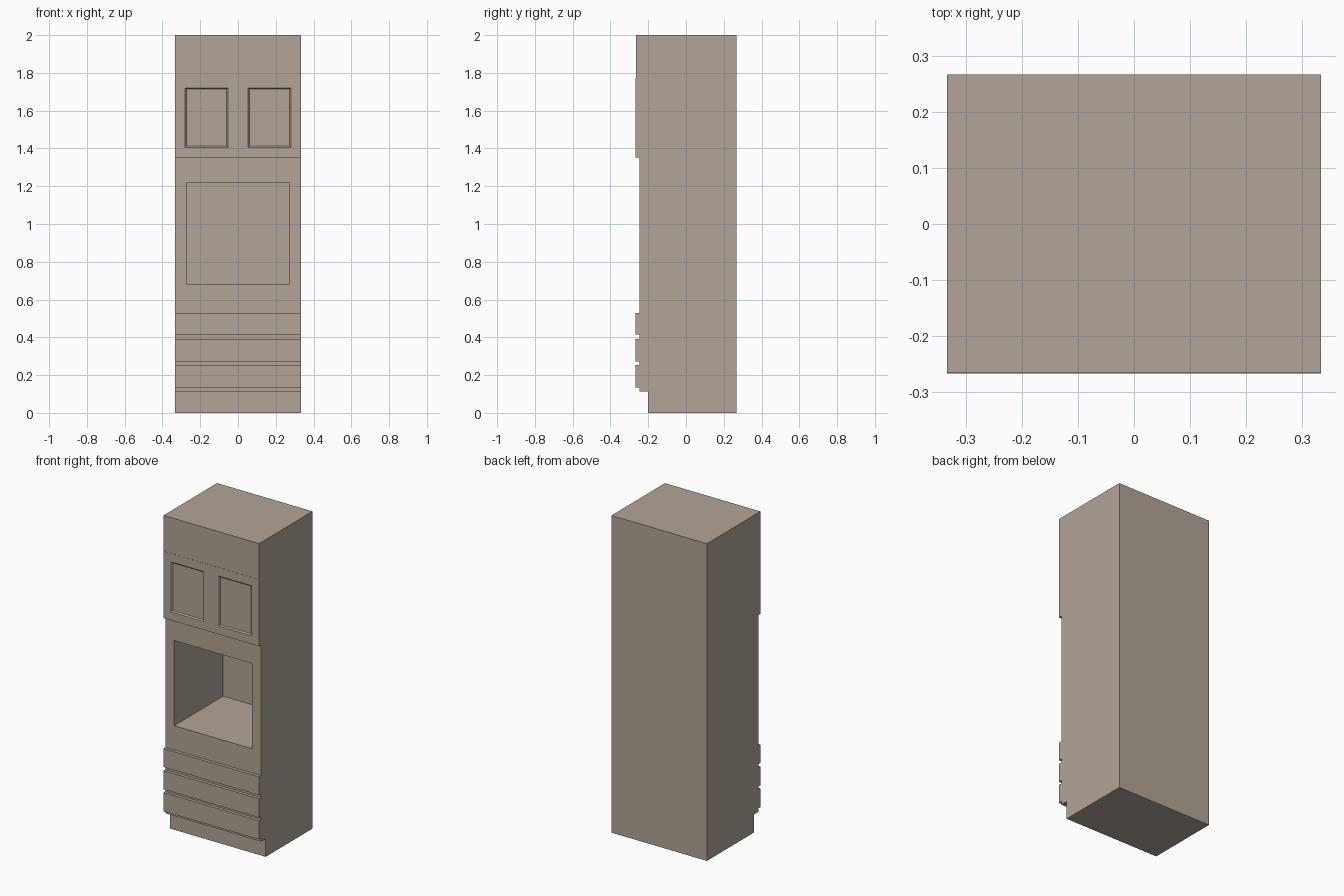
import bpy, bmesh
from mathutils import Vector

if "Cube" in bpy.data.objects:
    bpy.data.objects.remove(bpy.data.objects["Cube"])

HALF_W = 0.333
BACK, FACE, FRONT = 0.267, -0.247, -0.267

# Warm brown-grey paint shared by every part
paint = bpy.data.materials.new("taupe_paint")
paint.diffuse_color = (0.443, 0.376, 0.313, 1)
paint.use_nodes = True
paint.node_tree.nodes["Principled BSDF"].inputs["Base Color"].default_value = paint.diffuse_color


def box(name, x, y, z):
    """Box from (min, max) ranges; returns the object."""
    bm = bmesh.new()
    bmesh.ops.create_cube(bm, size=1)
    size = Vector((x[1] - x[0], y[1] - y[0], z[1] - z[0]))
    mid = Vector((x[0] + x[1], y[0] + y[1], z[0] + z[1])) / 2
    for v in bm.verts:
        v.co = v.co * size + mid
    mesh = bpy.data.meshes.new(name)
    bm.to_mesh(mesh)
    bm.free()
    mesh.materials.append(paint)
    obj = bpy.data.objects.new(name, mesh)
    bpy.context.collection.objects.link(obj)
    return obj


def recess_front(obj, border, slope, depth):
    """Sink a bevelled panel into the front face of a box."""
    bm = bmesh.new()
    bm.from_mesh(obj.data)
    bm.normal_update()
    front = min(bm.faces, key=lambda f: f.calc_center_median().y)
    bmesh.ops.inset_region(bm, faces=[front], thickness=border, use_even_offset=True)
    bmesh.ops.inset_region(bm, faces=[front], thickness=slope, use_even_offset=True)
    for v in front.verts:
        v.co.y += depth
    bm.normal_update()
    bm.to_mesh(obj.data)
    bm.free()


full = (-HALF_W, HALF_W)

# Plinth set back under the carcass
box("plinth", full, (-0.2, BACK), (0, 0.114))

# Tall carcass with the oven opening cut into it
carcass = box("carcass", full, (FACE, BACK), (0.114, 2.0))
cutter = box("opening_cutter", (-0.272, 0.272), (-0.4, 0.241), (0.683, 1.22))
cutter.hide_render = True
mod = carcass.modifiers.new("opening", 'BOOLEAN')
mod.operation = 'DIFFERENCE'
mod.solver = 'EXACT'
mod.object = cutter
bpy.context.view_layer.objects.active = carcass
bpy.ops.object.modifier_apply(modifier=mod.name)
bpy.data.objects.remove(cutter)

# Drawer fronts
for i, z in enumerate([(0.135, 0.253), (0.273, 0.391), (0.414, 0.53)]):
    box(f"drawer_front_{i + 1}", full, (FRONT, FACE), z)

# Pair of upper doors with recessed panels
for name, x in (("left_door", (-HALF_W, 0)), ("right_door", (0, HALF_W))):
    door = box(name, x, (FRONT, FACE), (1.353, 1.774))
    recess_front(door, 0.053, 0.007, 0.008)

# Plain fascia above the doors, a hair behind them
box("top_fascia", full, (FRONT + 0.001, FACE), (1.774, 2.0))
